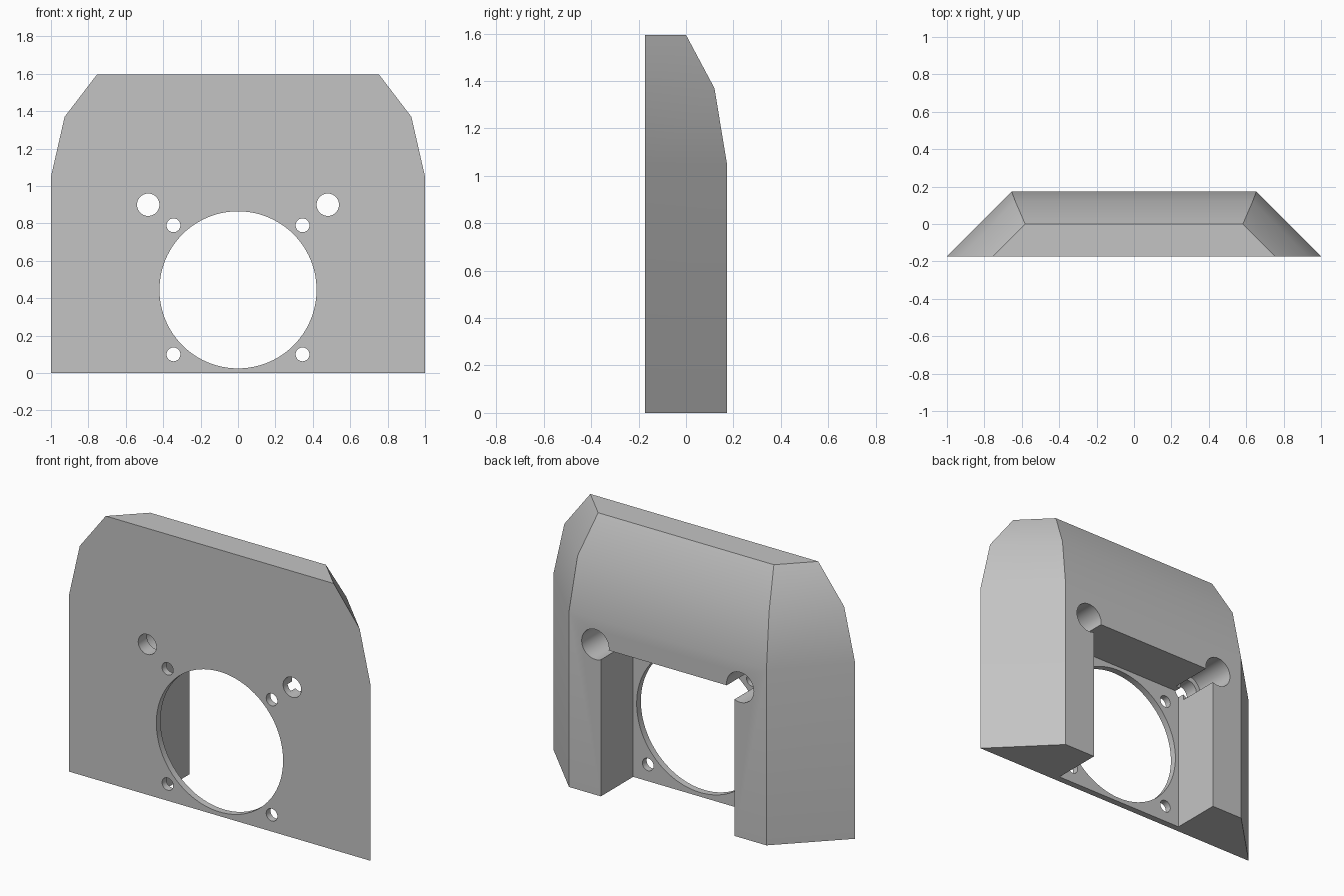
import bpy
import bmesh
import math

cube = bpy.data.objects.get("Cube")
if cube:
    bpy.data.objects.remove(cube, do_unlink=True)

FRONT = -0.173
PLATE = -0.133   # inner face of the thin front plate
STEP = -0.09     # end of the wide part of each screw bore


def finish(name, bm):
    bmesh.ops.recalc_face_normals(bm, faces=bm.faces[:])
    mesh = bpy.data.meshes.new(name)
    bm.to_mesh(mesh)
    bm.free()
    obj = bpy.data.objects.new(name, mesh)
    bpy.context.scene.collection.objects.link(obj)
    return obj


def lofted_body(levels):
    """Trapezoid sections (height, front half width, back y), sides at 45 degrees."""
    bm = bmesh.new()
    rings = []
    for z, half, back in levels:
        inner = half - (back - FRONT)
        outline = [(-half, FRONT), (half, FRONT), (inner, back), (-inner, back)]
        rings.append([bm.verts.new((x, y, z)) for x, y in outline])
    for low, high in zip(rings, rings[1:]):
        for i in range(4):
            j = (i + 1) % 4
            bm.faces.new((low[i], low[j], high[j], high[i]))
    bm.faces.new(rings[0])
    bm.faces.new(rings[-1])
    return finish("housing", bm)


def cut(target, cutter):
    cutter.hide_render = True
    mod = target.modifiers.new("cut", "BOOLEAN")
    mod.operation = "DIFFERENCE"
    mod.solver = "EXACT"
    mod.object = cutter
    bpy.context.view_layer.objects.active = target
    bpy.ops.object.modifier_apply(modifier=mod.name)
    bpy.data.objects.remove(cutter, do_unlink=True)


def bore(x, z, radius, y0, y1, sides=48):
    bpy.ops.mesh.primitive_cylinder_add(
        vertices=sides, radius=radius, depth=y1 - y0,
        location=(x, (y0 + y1) / 2, z), rotation=(math.pi / 2, 0, 0))
    return bpy.context.object


def box(x0, x1, y0, y1, z0, z1):
    bm = bmesh.new()
    bmesh.ops.create_cube(bm, size=1)
    for v in bm.verts:
        v.co.x = x1 if v.co.x > 0 else x0
        v.co.y = y1 if v.co.y > 0 else y0
        v.co.z = z1 if v.co.z > 0 else z0
    return finish("pocket_cutter", bm)


# Main shell with chamfered sides and sloping upper back
housing = lofted_body([(0, 1, 0.173), (1.05, 1, 0.173),
                       (1.37, 0.927, 0.12), (1.595, 0.755, 0)])

# Rear pocket, open at the bottom, leaving a thin front plate
cut(housing, box(-0.443, 0.443, PLATE, 0.5, -0.2, 0.888))

# Large round opening
cut(housing, bore(0, 0.445, 0.42, -0.5, 0.1, 96))

# Four small mounting holes and two stepped screw bores
for side in (-1, 1):
    for z in (0.1, 0.79):
        cut(housing, bore(side * 0.345, z, 0.037, -0.5, 0))
    cut(housing, bore(side * 0.48, 0.9, 0.09, STEP, 0.5))
    cut(housing, bore(side * 0.48, 0.9, 0.06, -0.5, 0.1))

# Plain grey finish
grey = bpy.data.materials.new("plain_grey")
grey.use_nodes = True
colour = (0.55, 0.55, 0.55, 1)
grey.diffuse_color = colour
grey.node_tree.nodes["Principled BSDF"].inputs["Base Color"].default_value = colour
housing.data.materials.clear()
housing.data.materials.append(grey)
for face in housing.data.polygons:
    face.material_index = 0

bpy.ops.object.select_all(action="DESELECT")
housing.select_set(True)
bpy.context.view_layer.objects.active = housing
bpy.ops.object.shade_smooth_by_angle(angle=math.radians(30))
